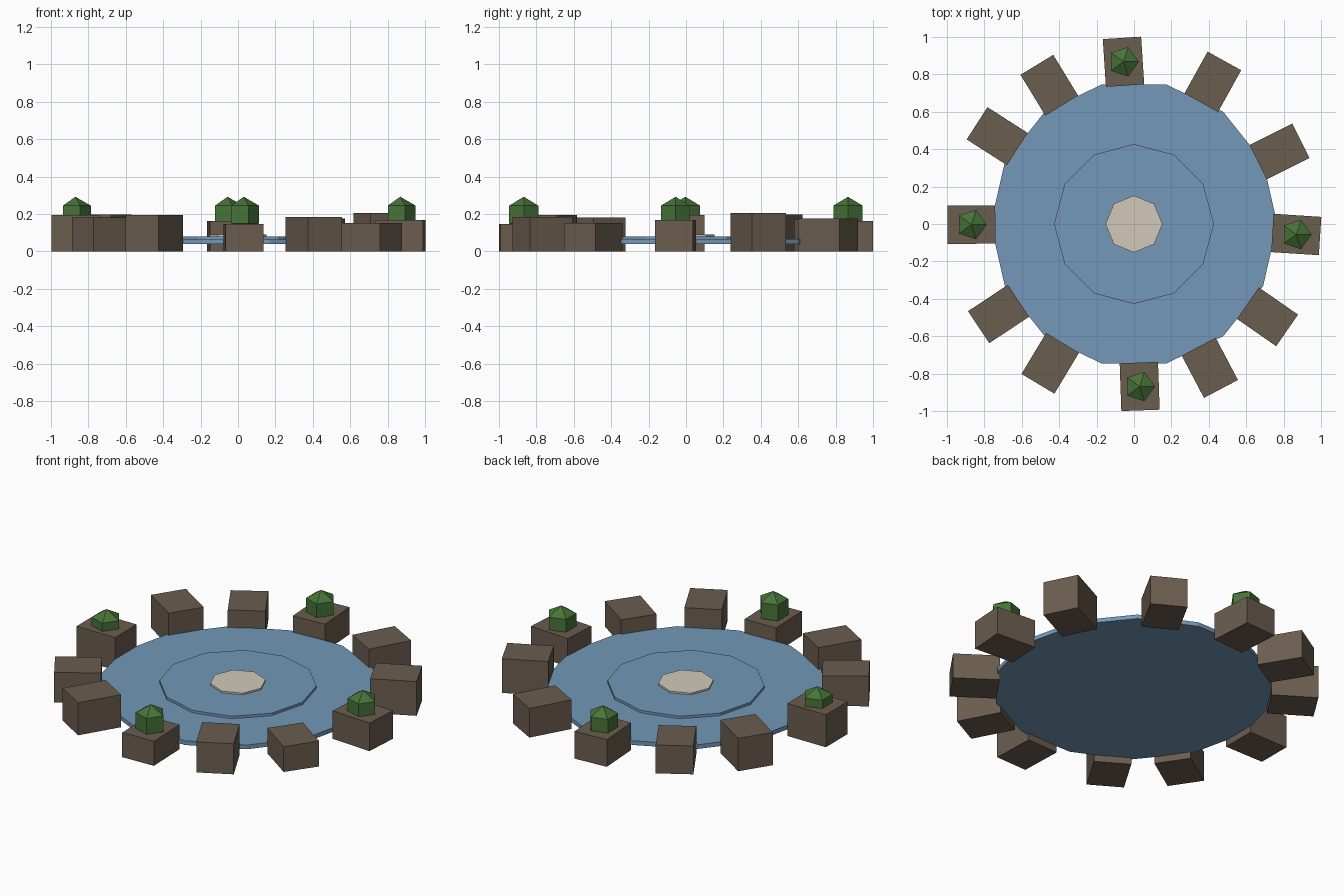
import bpy, bmesh
from math import radians, cos, sin, pi
from mathutils import Matrix

cube = bpy.data.objects.get("Cube")
if cube:
    bpy.data.objects.remove(cube)


def material(name, hex_colour):
    """Flat material from an sRGB hex value, stored as linear."""
    srgb = [int(hex_colour[i:i + 2], 16) / 255 for i in (0, 2, 4)]
    rgba = [((c + 0.055) / 1.055) ** 2.4 for c in srgb] + [1]
    mat = bpy.data.materials.new(name)
    mat.use_nodes = True
    mat.diffuse_color = rgba
    mat.node_tree.nodes["Principled BSDF"].inputs["Base Color"].default_value = rgba
    return mat


def add_object(name, bm, mat, location=(0, 0, 0), yaw=0):
    bmesh.ops.recalc_face_normals(bm, faces=bm.faces)
    mesh = bpy.data.meshes.new(name)
    bm.to_mesh(mesh)
    bm.free()
    mesh.materials.append(mat)
    obj = bpy.data.objects.new(name, mesh)
    obj.location = location
    obj.rotation_euler.z = yaw
    bpy.context.collection.objects.link(obj)
    return obj


def disc(name, sides, radius, bottom, top, mat):
    """Flat polygonal slab with a corner on +x."""
    bm = bmesh.new()
    ring = [bm.verts.new((radius * cos(2 * pi * i / sides),
                          radius * sin(2 * pi * i / sides), bottom))
            for i in range(sides)]
    base = bm.faces.new(ring)
    side = bmesh.ops.extrude_face_region(bm, geom=[base], use_keep_orig=True)
    moved = [v for v in side["geom"] if isinstance(v, bmesh.types.BMVert)]
    bmesh.ops.translate(bm, verts=moved, vec=(0, 0, top - bottom))
    return add_object(name, bm, mat)


def stone(name, angle, height):
    """Rim block pointing outwards, standing on the ground."""
    bm = bmesh.new()
    size = Matrix.Diagonal((0.255, 0.205, height, 1))
    bmesh.ops.create_cube(bm, size=1, matrix=Matrix.Translation((0, 0, height / 2)) @ size)
    place = (RIM * cos(angle), RIM * sin(angle), 0)
    return add_object(name, bm, stone_mat, place, angle)


def bush(name, angle, radius=0.095, sides=5):
    """Very coarse ball: two rings of corners and two poles."""
    bm = bmesh.new()
    rings = []
    for tilt in (-pi / 6, pi / 6):
        rings.append([bm.verts.new((radius * cos(tilt) * cos(2 * pi * i / sides),
                                    radius * cos(tilt) * sin(2 * pi * i / sides),
                                    radius * sin(tilt))) for i in range(sides)])
    low, high = rings
    south = bm.verts.new((0, 0, -radius))
    north = bm.verts.new((0, 0, radius))
    for i in range(sides):
        j = (i + 1) % sides
        bm.faces.new((low[i], low[j], high[j], high[i]))
        bm.faces.new((high[i], high[j], north))
        bm.faces.new((low[j], low[i], south))
    return add_object(name, bm, leaf_mat, (RIM * cos(angle), RIM * sin(angle), 0.197))


stone_mat = material("brown stone", "6b5d4f")
water_mat = material("blue water", "7398b8")
pale_mat = material("pale sand", "d2cab8")
leaf_mat = material("leaf green", "477338")

# Stepped pool with a pale centre
disc("pool_water", 14, 0.765, 0.04, 0.065, water_mat)
disc("inner_water", 12, 0.427, 0.05, 0.08, water_mat)
disc("centre_slab", 8, 0.152, 0.06, 0.09, pale_mat)

# Ring of uneven stones, every third one carrying a bush
RIM = 0.868
stones = [(-3.7, 0.168), (26.5, 0.205), (61, 0.175), (93.7, 0.163),
          (121.4, 0.17), (147.3, 0.197), (180.2, 0.195), (213.6, 0.18),
          (239, 0.195), (272, 0.147), (297.8, 0.183), (325.2, 0.152)]
for i, (degrees, height) in enumerate(stones):
    stone(f"rim_stone_{i + 1}", radians(degrees), height)
    if i % 3 == 0:
        bush(f"bush_{i // 3 + 1}", radians(degrees))
